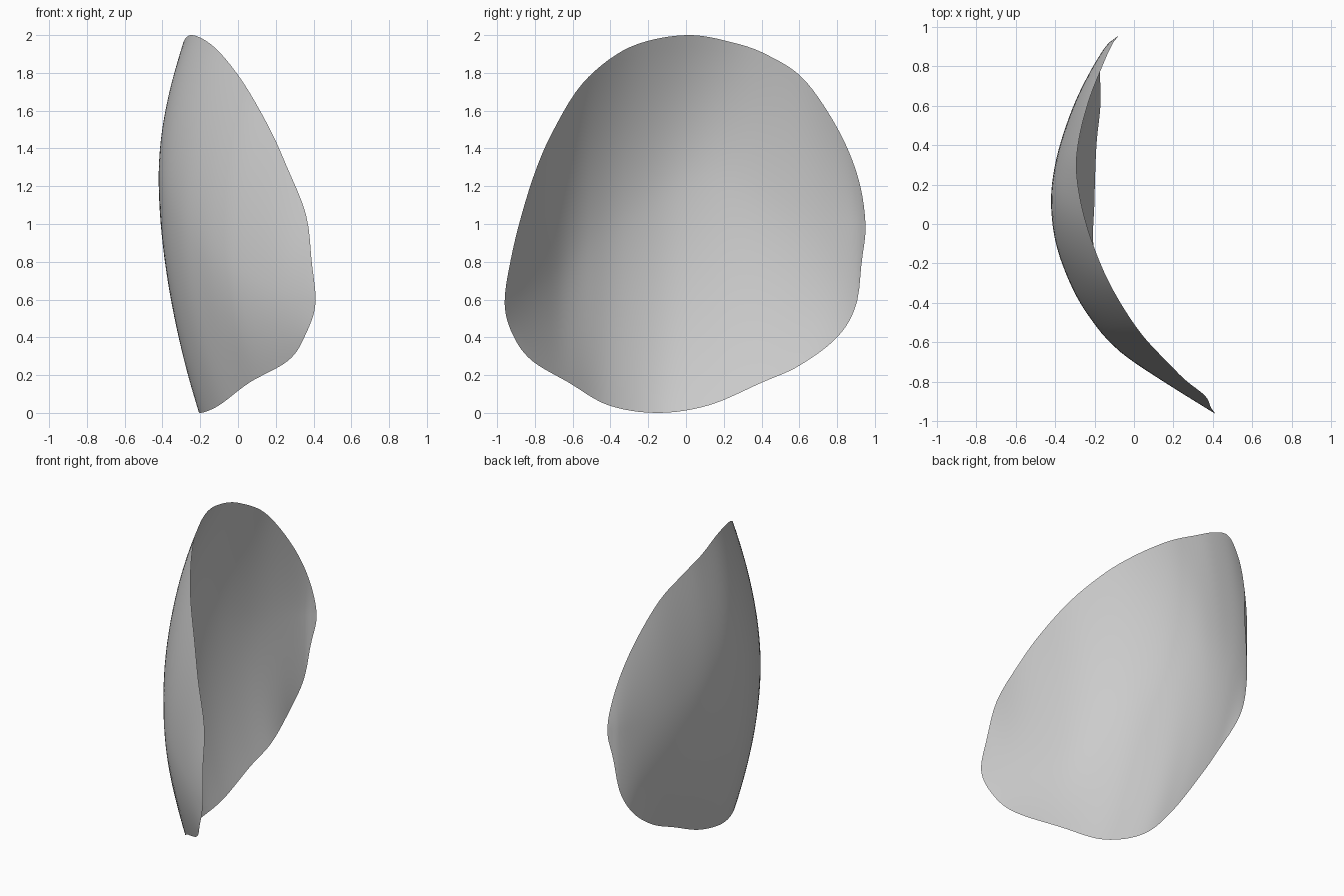
import bpy
import bmesh
import math
from mathutils import Vector

default_cube = bpy.data.objects.get("Cube")
if default_cube:
    bpy.data.objects.remove(default_cube, do_unlink=True)

# Tips where the upper and lower edges of the shell meet
FRONT_TIP = (.41, -.96, .58)
BACK_TIP = (-.08, .95, 1)

# Edges from front tip to back tip
UPPER_EDGE = [FRONT_TIP, (.39, -.93, .8), (.36, -.87, 1.05), (.26, -.79, 1.3),
              (.17, -.7, 1.5), (.04, -.56, 1.73), (-.08, -.38, 1.89),
              (-.17, -.2, 1.97), (-.25, .03, 2), (-.29, .25, 1.96),
              (-.28, .42, 1.9), (-.23, .62, 1.77), (-.16, .8, 1.51),
              (-.11, .91, 1.25), BACK_TIP]
LOWER_EDGE = [FRONT_TIP, (.36, -.92, .42), (.27, -.82, .28), (.06, -.62, .16),
              (-.1, -.41, .04), (-.2, -.15, 0), (-.2, .12, .04),
              (-.19, .4, .16), (-.17, .6, .25), (-.17, .8, .4),
              (-.14, .9, .57), (-.11, .93, .8), BACK_TIP]

# Deepest line of the bowl
RIDGE = [FRONT_TIP, (.2, -.83, .65), (0, -.7, .75), (-.1, -.62, .82),
         (-.19, -.52, .9), (-.3, -.35, 1), (-.39, -.12, 1.15),
         (-.42, .1, 1.25), (-.4, .3, 1.2), (-.34, .51, 1.1),
         (-.26, .7, 1.05), (-.15, .89, 1), BACK_TIP]
COLUMNS = 72
ROWS = 32
POWER = 1.9


def smooth_curve(points, before, after, steps=8):
    """Catmull-Rom curve through the points, guided by a point beyond each end."""
    pts = [Vector(p) for p in (before, *points, after)]
    result = []
    for a, b, c, d in zip(pts, pts[1:], pts[2:], pts[3:]):
        for s in range(steps):
            t = s / steps
            result.append(b + t * (c - a) / 2
                          + t * t * (a - 2.5 * b + 2 * c - d / 2)
                          + t ** 3 * (1.5 * (b - c) + (d - a) / 2))
    return result + [pts[-2]]


def sample(curve, y):
    """Point of the curve at the given depth."""
    y = min(max(y, curve[0].y), curve[-1].y)
    for a, b in zip(curve, curve[1:]):
        if a.y <= y <= b.y and b.y > a.y:
            return a.lerp(b, (y - a.y) / (b.y - a.y))
    return curve[-1].copy()


# Columns of points, each a bow from lower edge over the ridge to upper edge
upper = smooth_curve(UPPER_EDGE, LOWER_EDGE[1], LOWER_EDGE[-2])
lower = smooth_curve(LOWER_EDGE, UPPER_EDGE[1], UPPER_EDGE[-2])
ridge = smooth_curve(RIDGE, FRONT_TIP, BACK_TIP)
bm = bmesh.new()
columns = []
for i in range(COLUMNS + 1):
    blend = (1 - math.cos(math.pi * i / COLUMNS)) / 2
    y = FRONT_TIP[1] + (BACK_TIP[1] - FRONT_TIP[1]) * blend
    low, high, deep = (sample(curve, y) for curve in (lower, upper, ridge))
    deepest = min(deep.x, low.x, high.x)
    height = max(high.z - low.z, 0.001)
    middle = min(max((deep.z - low.z) / height, 0.3), 0.7)
    column = []
    for r in range(ROWS + 1):
        t = r / ROWS
        if t < middle:
            edge, away = low, 1 - t / middle
        else:
            edge, away = high, (t - middle) / (1 - middle)
        x = deepest + (edge.x - deepest) * away ** POWER
        column.append(bm.verts.new((x, y, low.z + (high.z - low.z) * t)))
    columns.append(column)

# Skin, with its outside on the convex side
for left, right in zip(columns, columns[1:]):
    for r in range(ROWS):
        face = bm.faces.new((left[r], left[r + 1], right[r + 1], right[r]))
        face.smooth = True
bmesh.ops.remove_doubles(bm, verts=bm.verts, dist=0.0005)

mesh = bpy.data.meshes.new("curved_shell")
bm.to_mesh(mesh)
bm.free()

# Single plain grey colour
grey = bpy.data.materials.new("light grey")
grey.use_nodes = True
colour = (.6, .6, .6, 1)
grey.diffuse_color = colour
for node in grey.node_tree.nodes:
    if node.type == 'BSDF_PRINCIPLED':
        node.inputs["Base Color"].default_value = colour
mesh.materials.append(grey)

shell = bpy.data.objects.new("curved_shell", mesh)
bpy.context.scene.collection.objects.link(shell)
